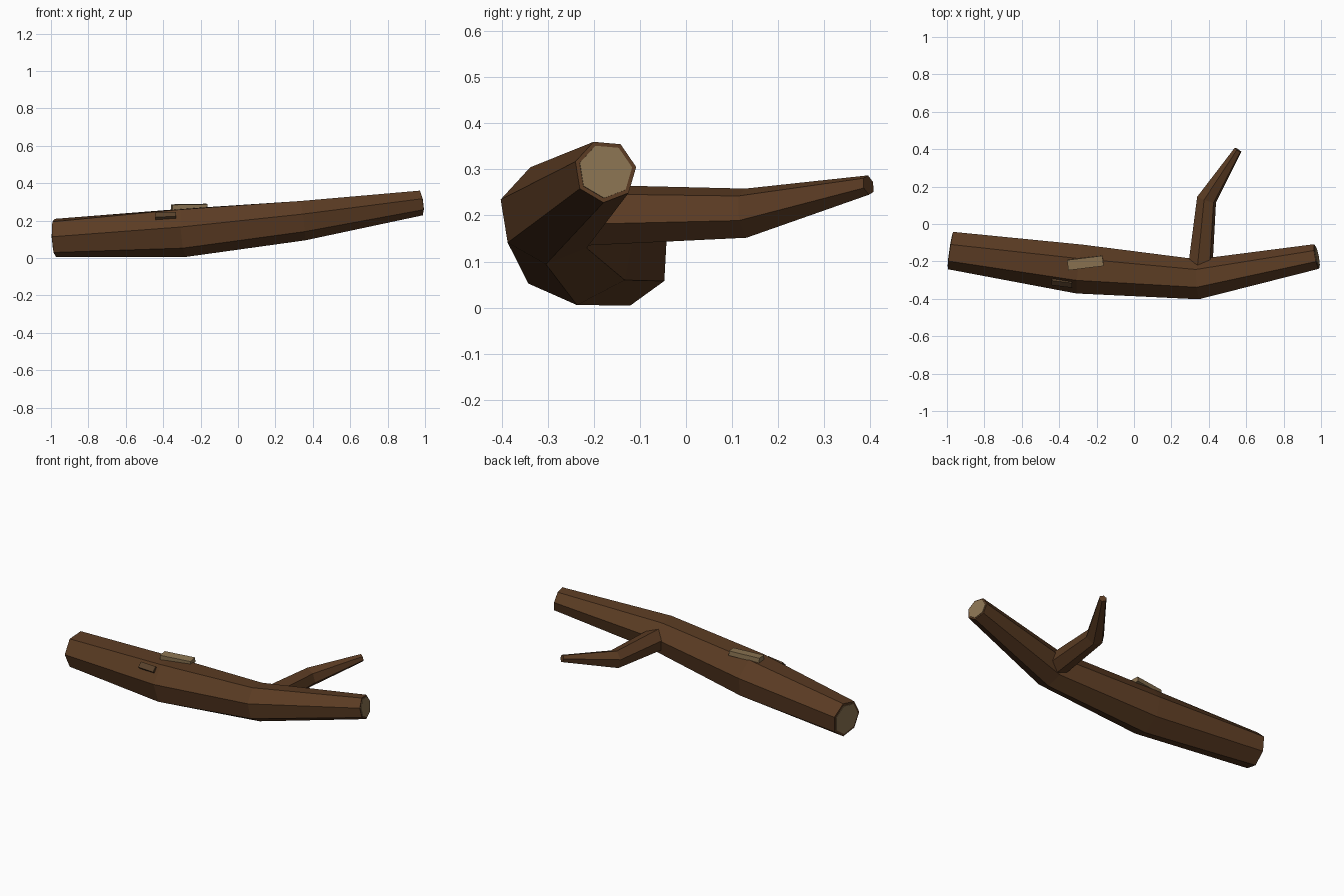
import bpy, math
from mathutils import Vector, Matrix

if "Cube" in bpy.data.objects:
    bpy.data.objects.remove(bpy.data.objects["Cube"])

def material(name, rgb):
    m = bpy.data.materials.new(name)
    m.diffuse_color = (*rgb, 1)
    m.use_nodes = True
    m.node_tree.nodes["Principled BSDF"].inputs["Base Color"].default_value = m.diffuse_color
    return m

BARK = material("bark", (0.105, 0.045, 0.017))
WOOD = material("cut_wood", (0.26, 0.175, 0.085))
DARK = material("dark_bark", (0.10, 0.055, 0.025))

def add_object(name, verts, faces, mat):
    me = bpy.data.meshes.new(name)
    me.from_pydata(verts, [], faces)
    me.materials.append(mat)
    ob = bpy.data.objects.new(name, me)
    bpy.context.collection.objects.link(ob)
    return ob

def ring(center, tangent, radius, sides, phase):
    u = Vector((0, 0, 1)).cross(tangent).normalized()
    v = tangent.cross(u).normalized()
    angles = [math.radians(phase) + math.tau * k / sides for k in range(sides)]
    return [center + radius * (math.cos(a) * u + math.sin(a) * v) for a in angles]

def tube(name, path, radii, sides, phases, mat):
    """Faceted tube along a path, one radius and twist per point."""
    pts = [Vector(p) for p in path]
    n = len(pts)
    verts, faces = [], []
    for i, p in enumerate(pts):
        before = (p - pts[i - 1]).normalized() if i else Vector()
        after = (pts[i + 1] - p).normalized() if i < n - 1 else Vector()
        verts += ring(p, (before + after).normalized(), radii[i], sides, phases[i])
    for i in range(n - 1):
        for k in range(sides):
            a, b = i * sides + k, i * sides + (k + 1) % sides
            faces.append((a, b, b + sides, a + sides))
    faces.append(tuple(reversed(range(sides))))
    faces.append(tuple(range((n - 1) * sides, n * sides)))
    return add_object(name, verts, faces, mat)

def chip(name, loc, size, rot, mat):
    x, y, z = (s / 2 for s in size)
    verts = [(sx * x, sy * y, sz * z) for sz in (-1, 1)
             for sx, sy in ((-1, -1), (1, -1), (1, 1), (-1, 1))]
    faces = [(3, 2, 1, 0), (4, 5, 6, 7)]
    faces += [(k, (k + 1) % 4, (k + 1) % 4 + 4, k + 4) for k in range(4)]
    ob = add_object(name, verts, faces, mat)
    ob.location = loc
    ob.rotation_euler = [math.radians(a) for a in rot]
    return ob

# trunk
trunk = [(-0.98, -0.138, 0.108), (-0.29, -0.24, 0.14),
         (0.345, -0.297, 0.203), (0.977, -0.175, 0.296)]
radii = [0.105, 0.135, 0.11, 0.069]
phases = [-80, -88, -94, -95]
tube("trunk", trunk, radii, 7, phases, BARK)

# pale cut faces at both ends
for name, end, inner in (("left_cut", 0, 1), ("right_cut", 3, 2)):
    p = Vector(trunk[end])
    out = (p - Vector(trunk[inner])).normalized()
    phase = phases[end] if end else 180 - phases[end]
    a, b = p - out * 0.01, p + out * 0.003
    r = radii[end] * 0.86
    tube(name, [a, b], [r, r], 7, [phase, phase], WOOD)

# side branch
tube("branch", [(0.35, -0.28, 0.2), (0.388, 0.13, 0.205), (0.556, 0.396, 0.266)],
     [0.07, 0.055, 0.022], 6, [137] * 3, BARK)

# peeled patch on top and small chip on the front
chip("peeled_patch", (-0.26, -0.208, 0.273), (0.19, 0.055, 0.028), (3, -1, 7), WOOD)
chip("bark_chip", (-0.385, -0.311, 0.222), (0.11, 0.035, 0.03), (45, -2, -7), DARK)
